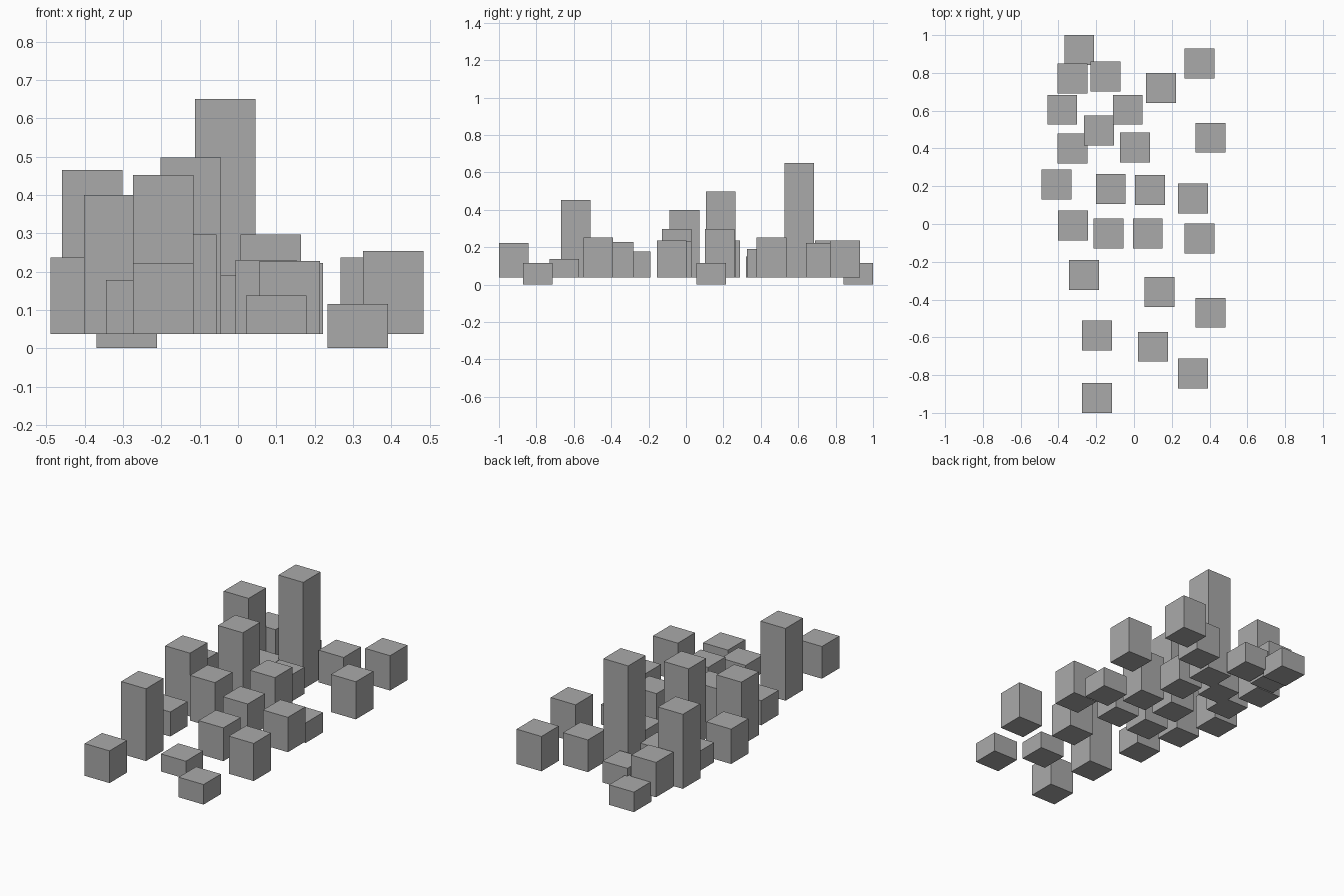
import bpy
import bmesh
from mathutils import Matrix, Vector

# Remove the default object only
default_cube = bpy.data.objects.get("Cube")
if default_cube:
    bpy.data.objects.remove(default_cube, do_unlink=True)

SIDE = 0.158      # footprint of every block
RAISED = 0.037    # underside of the raised blocks


def make_material(name, colour):
    material = bpy.data.materials.new(name)
    material.use_nodes = True
    material.diffuse_color = colour
    shader = material.node_tree.nodes["Principled BSDF"]
    shader.inputs["Base Color"].default_value = colour
    return material


def add_block(name, x, y, bottom, top, material):
    """Square upright block between two heights."""
    mesh = bpy.data.meshes.new(name)
    shape = bmesh.new()
    size = Vector((SIDE, SIDE, top - bottom, 1))
    centre = Vector((x, y, (top + bottom) / 2))
    matrix = Matrix.Translation(centre) @ Matrix.Diagonal(size)
    bmesh.ops.create_cube(shape, size=1, matrix=matrix)
    shape.to_mesh(mesh)
    shape.free()
    mesh.materials.append(material)
    block = bpy.data.objects.new(name, mesh)
    bpy.context.collection.objects.link(block)
    return block


grey = make_material("plain grey", (0.4, 0.4, 0.4, 1))

# Low blocks resting on the ground: x, y
low_blocks = [(-.29, .921), (.312, .135), (.312, -.792)]
for number, (x, y) in enumerate(low_blocks, start=1):
    add_block(f"low_block_{number}", x, y, 0, .115, grey)

# Raised blocks, grouped by kind: x, y, top height
raised_blocks = {
    "tall_pillar": [
        (-.033, .605, .65), (-.183, .185, .497), (-.38, .605, .465),
        (-.195, -.59, .452), (-.323, -.008, .4),
    ],
    "back_block": [
        (-.325, .77, .237), (-.15, .78, .16), (.143, .72, .222),
        (.347, .85, .237), (-.185, .495, .165), (-.325, .4, .15),
        (.005, .405, .19), (.405, .457, .253),
    ],
    "middle_block": [
        (-.41, .21, .237), (.085, .18, .297), (-.135, -.05, .297),
        (.073, -.05, .23), (.347, -.077, .237), (-.265, -.27, .178),
    ],
    "front_block": [
        (.135, -.36, .228), (.405, -.47, .253),
        (.1, -.65, .138), (-.195, -.921, .222),
    ],
}
# The second pillar stands slightly left of its row neighbours
raised_blocks["tall_pillar"][1] = (-.123, .185, .497)

for kind, places in raised_blocks.items():
    for number, (x, y, top) in enumerate(places, start=1):
        add_block(f"{kind}_{number}", x, y, RAISED, top, grey)
